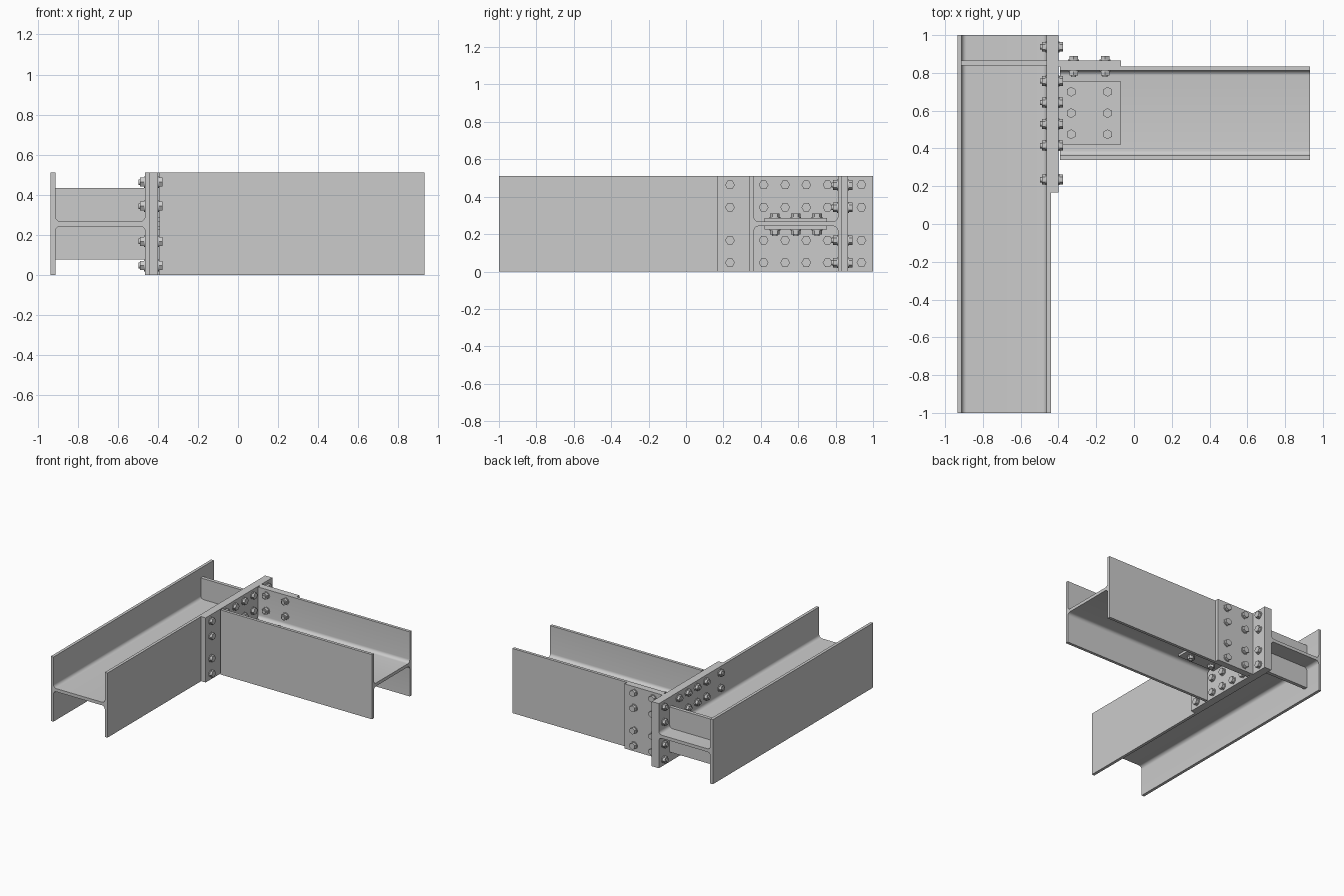
import bpy, bmesh, math
from mathutils import Matrix, Vector

if "Cube" in bpy.data.objects:
    bpy.data.objects.remove(bpy.data.objects["Cube"])

H = 0.51            # flange width = overall height
MID = 0.2575        # web centre height


def finish(name, bm, smooth=False):
    bmesh.ops.recalc_face_normals(bm, faces=bm.faces)
    me = bpy.data.meshes.new(name)
    bm.to_mesh(me)
    bm.free()
    ob = bpy.data.objects.new(name, me)
    bpy.context.collection.objects.link(ob)
    if smooth:
        bpy.ops.object.select_all(action='DESELECT')
        ob.select_set(True)
        bpy.context.view_layer.objects.active = ob
        bpy.ops.object.shade_smooth_by_angle(angle=math.radians(30))
    return ob


def plate(name, x, y, z):
    bm = bmesh.new()
    size = Vector((x[1] - x[0], y[1] - y[0], z[1] - z[0]))
    mid = Vector((sum(x) / 2, sum(y) / 2, sum(z) / 2))
    bmesh.ops.create_cube(bm, size=1, matrix=Matrix.Translation(mid) @ Matrix.Diagonal(size).to_4x4())
    return finish(name, bm)


def h_beam(name, centre, start, end, along):
    """Rolled H section with root fillets, web horizontal."""
    d, tf, tw, r = 0.2475, 0.023, 0.0125, 0.026
    # one quarter of the outline: flange tip, then fillet down to the web
    q = [(d, H / 2), (d - tf, H / 2)]
    for i in range(7):
        a = math.pi / 2 * i / 6
        q.append((d - tf - r + r * math.cos(a), tw + r - r * math.sin(a)))
    top = q + [(-u, v) for u, v in reversed(q)]
    outline = top + [(u, -v) for u, v in reversed(top)]
    bm = bmesh.new()
    verts = []
    for u, v in outline:
        z = H / 2 + v
        verts.append(bm.verts.new((start, centre + u, z) if along == 'x' else (centre + u, start, z)))
    face = bm.faces.new(verts)
    ext = bmesh.ops.extrude_face_region(bm, geom=[face], use_keep_orig=True)
    step = Vector((end - start, 0, 0)) if along == 'x' else Vector((0, end - start, 0))
    bmesh.ops.translate(bm, vec=step, verts=[g for g in ext['geom'] if isinstance(g, bmesh.types.BMVert)])
    return finish(name, bm, True)


def bolts(name, points, axis, grip):
    """Hex bolts; each point is on the head-side surface, axis points outwards."""
    bm = bmesh.new()
    rot = Vector((0, 0, 1)).rotation_difference(Vector(axis)).to_matrix().to_4x4()
    parts = [(0.029, 0, 0.005, 20), (0.026, 0.005, 0.024, 6),               # head washer, head
             (0.029, -grip - 0.005, -grip, 20), (0.026, -grip - 0.025, -grip - 0.005, 6),
             (0.014, -grip - 0.034, 0.003, 16)]                             # nut, shank
    for p in points:
        for r, a, b, n in parts:
            m = Matrix.Translation(p) @ rot @ Matrix.Translation((0, 0, (a + b) / 2))
            bmesh.ops.create_cone(bm, cap_ends=True, segments=n, radius1=r, radius2=r, depth=b - a, matrix=m)
    return finish(name, bm, True)


# main members
h_beam("long_beam", -0.6875, -1.0, 1.0, 'y')
h_beam("side_beam", 0.5875, -0.392, 0.932, 'x')

# connection plates
plate("end_plate", (-0.44, -0.40), (0.168, 1.0), (0, H))
plate("flange_splice_plate", (-0.40, -0.07), (0.835, 0.866), (0, H))
plate("web_splice_top", (-0.40, -0.07), (0.42, 0.755), (0.2675, 0.286))
plate("web_splice_bottom", (-0.40, -0.07), (0.42, 0.755), (0.224, 0.2425))

# stiffeners in line with the flange splice
for label, z in (("top", (0.26, 0.433)), ("bottom", (0.077, 0.25))):
    plate("stiffener_" + label, (-0.915, -0.46), (0.838, 0.866), z)

# bolt groups
rows = (0.047, 0.167, 0.343, 0.463)
bolts("end_plate_bolts", [(-0.40, y, z) for y in (0.235, 0.415, 0.53, 0.643, 0.757, 0.938) for z in rows],
      (1, 0, 0), 0.063)
bolts("flange_bolts", [(x, 0.866, z) for x in (-0.32, -0.153) for z in rows], (0, 1, 0), 0.054)
bolts("web_bolts", [(x, y, 0.286) for x in (-0.333, -0.14) for y in (0.475, 0.587, 0.70)], (0, 0, 1), 0.062)
